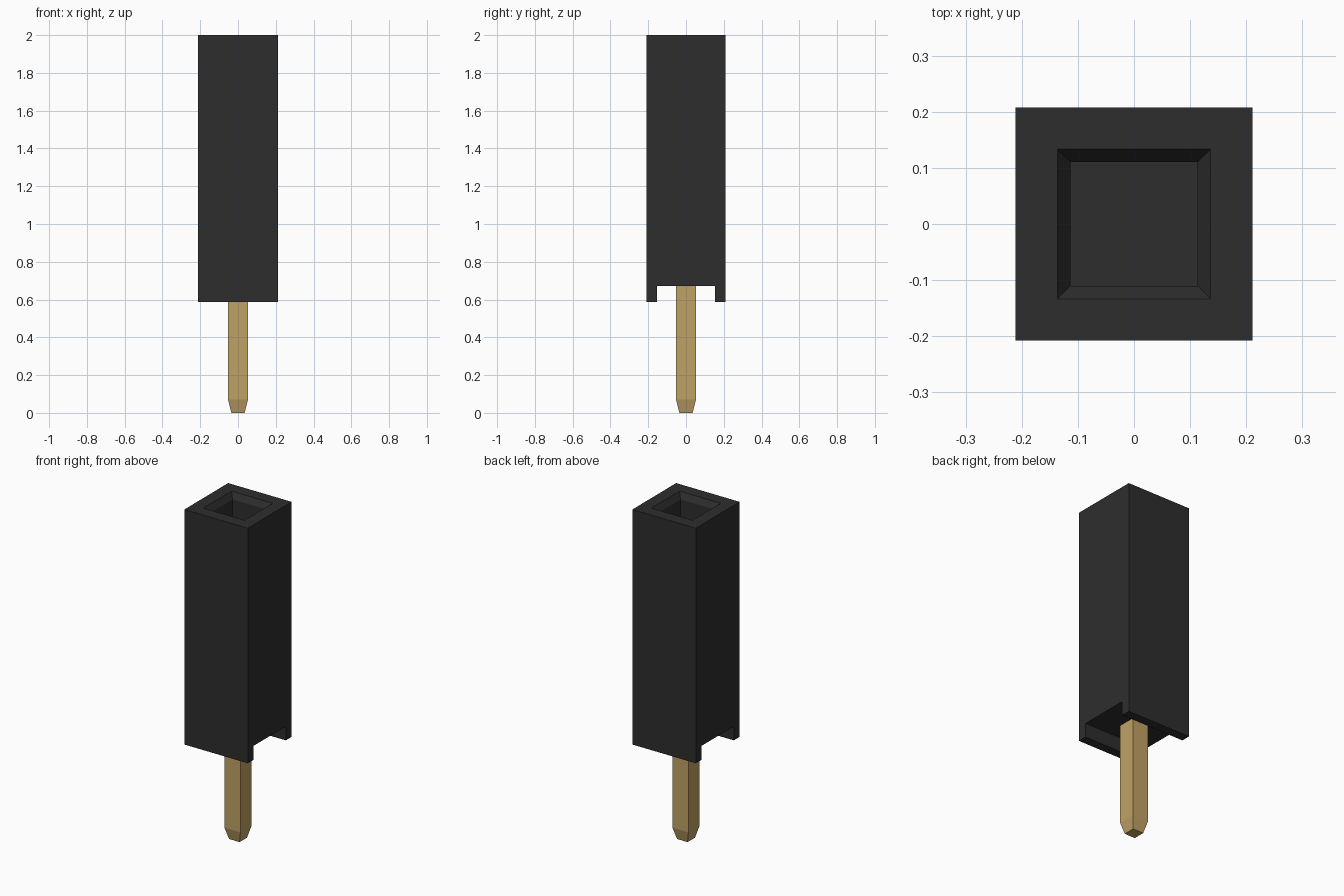
import bpy
import bmesh

default = bpy.data.objects.get("Cube")
if default:
    bpy.data.objects.remove(default, do_unlink=True)


def make_material(name, color):
    mat = bpy.data.materials.new(name)
    mat.use_nodes = True
    mat.diffuse_color = color
    bsdf = next(n for n in mat.node_tree.nodes if n.type == 'BSDF_PRINCIPLED')
    bsdf.inputs["Base Color"].default_value = color
    return mat


def finish(bm, name, mat):
    bmesh.ops.recalc_face_normals(bm, faces=bm.faces)
    mesh = bpy.data.meshes.new(name)
    bm.to_mesh(mesh)
    bm.free()
    mesh.materials.append(mat)
    obj = bpy.data.objects.new(name, mesh)
    bpy.context.collection.objects.link(obj)
    return obj


black = make_material("black plastic", (0.027, 0.027, 0.027, 1))
gold = make_material("gold metal", (0.53, 0.36, 0.13, 1))

# Housing: side profile with a slot underneath, extruded along x
HALF_X, HALF_Y, SLOT_Y = 0.211, 0.208, 0.153
BASE, SLOT_TOP, TOP = 0.587, 0.671, 2.0
half = [(HALF_Y, TOP), (HALF_Y, BASE), (SLOT_Y, BASE), (SLOT_Y, SLOT_TOP)]
profile = half + [(-y, z) for y, z in reversed(half)]

bm = bmesh.new()
side = bm.faces.new([bm.verts.new((-HALF_X, y, z)) for y, z in profile])
ext = bmesh.ops.extrude_face_region(bm, geom=[side])
moved = [v for v in ext["geom"] if isinstance(v, bmesh.types.BMVert)]
bmesh.ops.translate(bm, verts=moved, vec=(2 * HALF_X, 0, 0))
bmesh.ops.recalc_face_normals(bm, faces=bm.faces)

# Socket opening: flat rim, sloped lead-in, then a deep square hole
top = max(bm.faces, key=lambda f: f.calc_center_median().z)
bmesh.ops.inset_region(bm, faces=[top], thickness=0.105)
bmesh.ops.inset_region(bm, faces=[top], thickness=0.033)
bmesh.ops.translate(bm, verts=top.verts, vec=(0, 0, -0.035))
bmesh.ops.inset_region(bm, faces=[top], thickness=0.0)
bmesh.ops.translate(bm, verts=top.verts, vec=(0, 0, -0.96))
finish(bm, "housing", black)

# Pin: square bar with a tapered tip
PIN, TIP = 0.053, 0.035
corners = [(-1, -1), (1, -1), (1, 1), (-1, 1)]
bm = bmesh.new()
rings = [[bm.verts.new((x * r, y * r, z)) for x, y in corners]
         for r, z in [(TIP, 0.0), (PIN, 0.07), (PIN, SLOT_TOP + 0.02)]]
for low, high in zip(rings, rings[1:]):
    for i in range(4):
        j = (i + 1) % 4
        bm.faces.new((low[i], low[j], high[j], high[i]))
bm.faces.new(rings[0])
bm.faces.new(rings[-1])
finish(bm, "pin", gold)
